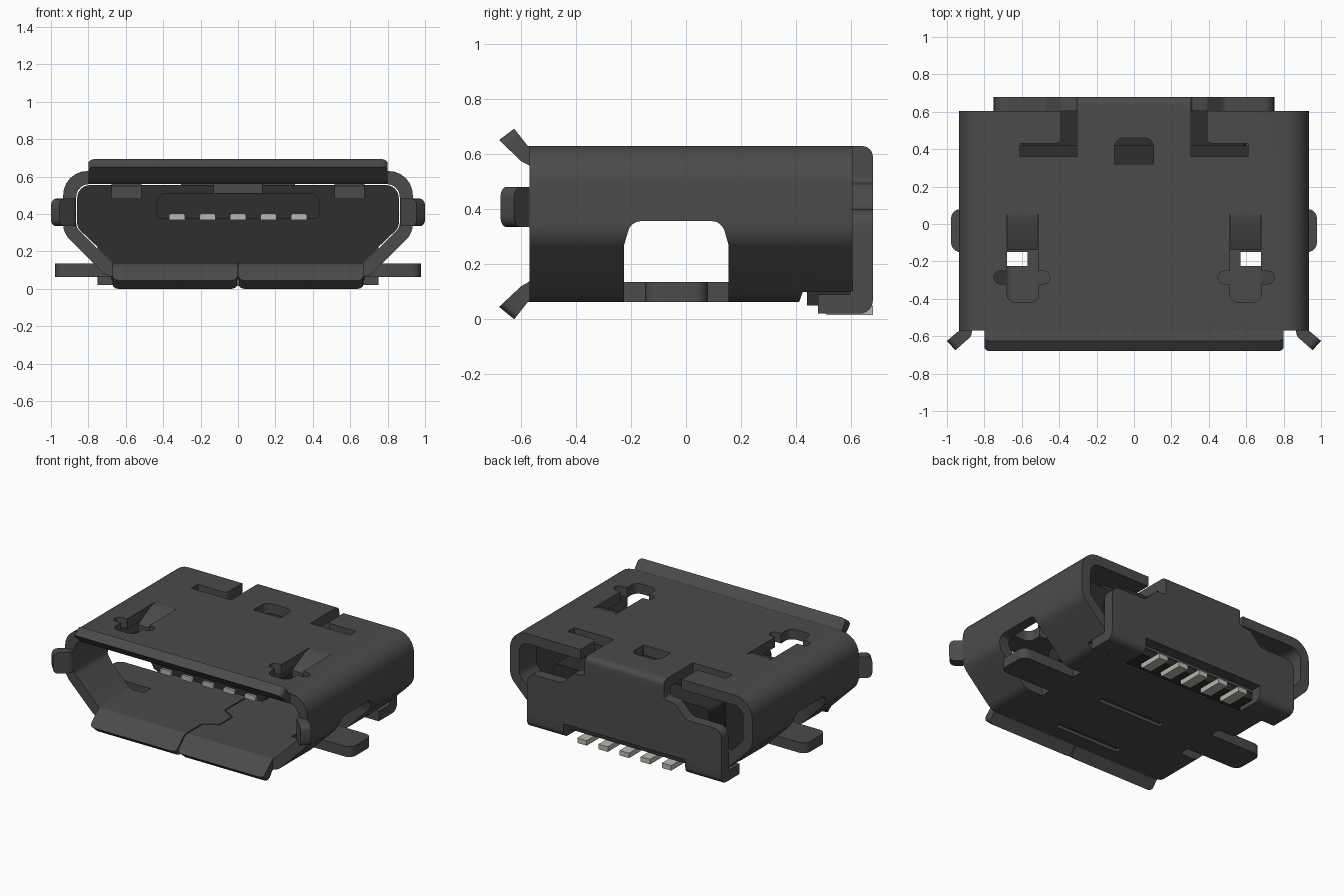
import bpy, bmesh, math
from mathutils import Vector, Matrix

if "Cube" in bpy.data.objects:
    bpy.data.objects.remove(bpy.data.objects["Cube"], do_unlink=True)


def material(name, r, g, b):
    m = bpy.data.materials.new(name)
    m.use_nodes = True
    m.diffuse_color = (r, g, b, 1)
    m.node_tree.nodes["Principled BSDF"].inputs["Base Color"].default_value = (r, g, b, 1)
    return m


METAL = material("dark_grey_metal", .07, .07, .07)
PLASTIC = material("black_plastic", .028, .028, .028)
CONTACT = material("pale_contact_metal", .48, .48, .43)


def rounded(points, steps=6):
    """Outline whose points may carry a corner radius as third value."""
    out = []
    for i, p in enumerate(points):
        c = Vector(p[:2])
        if len(p) < 3:
            out.append(c)
            continue
        a = Vector(points[i - 1][:2]) - c
        b = Vector(points[(i + 1) % len(points)][:2]) - c
        half = a.angle(b) / 2
        d = min(p[2] / math.tan(half), a.length * .49, b.length * .49)
        r = d * math.tan(half)
        a.normalize()
        b.normalize()
        centre = c + (a + b).normalized() * r / math.sin(half)
        u, v = c + a * d - centre, c + b * d - centre
        w = u.angle(v)
        for k in range(steps + 1):
            t = k / steps
            out.append(centre + (u * math.sin((1 - t) * w) + v * math.sin(t * w)) / math.sin(w))
    return out


def both_sides(half):
    """Complete a right-hand outline with its mirror image."""
    return half + [(-p[0],) + tuple(p[1:]) for p in reversed(half)]


def rect(x0, x1, y0, y1, r=0):
    pts = [(x0, y0), (x1, y0), (x1, y1), (x0, y1)]
    return [p + (r,) for p in pts] if r else pts


PLACE = {"X": lambda p, t: (t, p[0], p[1]),
         "Y": lambda p, t: (p[0], t, p[1]),
         "Z": lambda p, t: (p[0], p[1], t)}


def prism(name, axis, points, a, b, mat=METAL, mirror=False, tip=0):
    """Extrude an outline along an axis; optionally pair it across x."""
    bm = bmesh.new()
    outline = rounded(points)
    lo = [bm.verts.new(PLACE[axis](p, a)) for p in outline]
    hi = [bm.verts.new(PLACE[axis](p, b)) for p in outline]
    bm.faces.new(lo)
    bm.faces.new(hi)
    for i in range(len(lo)):
        j = (i + 1) % len(lo)
        bm.faces.new((lo[i], lo[j], hi[j], hi[i]))
    if tip:
        along = "XYZ".index(axis)
        ends = [e for e in bm.edges
                if abs(e.verts[0].co[along] - e.verts[1].co[along]) < 1e-5
                and (e.verts[0].co.y + e.verts[1].co.y) / 2 < -.645]
        bmesh.ops.bevel(bm, geom=ends, offset=tip, segments=4, profile=.5, affect="EDGES")
    if mirror:
        twin = bmesh.ops.duplicate(bm, geom=bm.verts[:] + bm.edges[:] + bm.faces[:])["geom"]
        bmesh.ops.transform(bm, matrix=Matrix.Scale(-1, 4, (1, 0, 0)),
                            verts=[v for v in twin if isinstance(v, bmesh.types.BMVert)])
    bmesh.ops.recalc_face_normals(bm, faces=bm.faces)
    mesh = bpy.data.meshes.new(name)
    bm.to_mesh(mesh)
    bm.free()
    mesh.materials.append(mat)
    ob = bpy.data.objects.new(name, mesh)
    bpy.context.collection.objects.link(ob)
    return ob


def cut(target, *args, **kw):
    """Subtract a prism from the target, then discard it."""
    tool = prism("cutter", *args, **kw)
    tool.hide_render = True
    mod = target.modifiers.new("cut", "BOOLEAN")
    mod.operation, mod.solver, mod.object = "DIFFERENCE", "EXACT", tool
    bpy.context.view_layer.objects.active = target
    bpy.ops.object.modifier_apply(modifier=mod.name)
    bpy.data.objects.remove(tool, do_unlink=True)


# Folded shell, hollow from front to back
OUTER = both_sides([(.70, .063, .1), (.935, .298, .12), (.935, .63, .13)])
INNER = both_sides([(.67, .135, .04), (.865, .328, .06), (.865, .56, .07)])
shell = prism("shell", "Y", OUTER, -.57, .605)
cut(shell, "Y", INNER, -.8, .8)

# Side windows around the mounting tabs
window = [(-.225, -.1), (-.225, .27), (-.2, .357, .05), (.13, .357, .05), (.155, .27), (.155, -.1)]
cut(shell, "X", window, .57, 1.1, mirror=True)

# Spring slots with their cross arms, rear notches and latch hole in the roof
cut(shell, "Z", [(.51, .05), (.51, -.42, .05), (.68, -.42, .05), (.68, .05)], .5, .7, mirror=True)
cut(shell, "Z", rect(.45, .75, -.32, -.252, .033), .5, .7, mirror=True)
cut(shell, "Z", [(.305, .36), (.61, .36), (.61, .43), (.39, .43, .03), (.39, .7), (.305, .7)],
    .5, .7, mirror=True)
cut(shell, "Z", [(-.105, .32), (.105, .32), (.105, .46, .05), (-.105, .46, .05)], .5, .7)

# Floor: rear relief, cross slots and the folded seam
cut(shell, "X", [(.40, .03), (.425, .1), (.7, .1), (.7, .03)], -.85, .85)
for y in (-.45, -.03):
    cut(shell, "Z", rect(-.25, .25, y - .02, y + .02), .0, .085)
seam = [(-.004, -.6), (.004, -.6), (.004, -.4), (.1, -.34), (.1, -.2), (.004, -.14), (.004, .3),
        (-.004, .3), (-.004, -.146), (.092, -.206), (.092, -.334), (-.004, -.394)]
cut(shell, "Z", seam, .125, .2)

# Flared lips around the mouth
prism("top_lip", "X", [(-.57, .56), (-.6, .575, .03), (-.68, .652), (-.625, .693), (-.575, .63, .04),
                       (-.57, .63)], -.8, .8, tip=.03)
prism("bottom_lips", "X", [(-.57, .137), (-.6, .12, .03), (-.68, .045), (-.625, 0), (-.575, .063, .04),
                           (-.57, .063)], .004, .67, mirror=True, tip=.03)
prism("side_lips", "Z", [(.865, -.56), (.87, -.6, .04), (.955, -.675), (1, -.625), (.935, -.57, .04),
                         (.935, -.56)], .335, .482, mirror=True, tip=.035)

# Spring fingers bent down into the slots
prism("spring_fingers", "X", [(.05, .56), (.05, .63), (.01, .625), (-.14, .55), (-.14, .48), (0, .555)],
      .515, .675, mirror=True)

# Horizontal mounting tabs
prism("mounting_tabs", "Z", [(.55, -.15), (.978, -.15, .05), (.978, .08, .05), (.55, .08)],
      .063, .135, mirror=True)

# Rear cover: bent hood, shouldered plate and hooked feet
prism("cover_hood", "X", [(.6, .56), (.6, .63), (.68, .63, .075), (.68, .53), (.605, .53), (.605, .56)],
      -.305, .305)
plate = both_sides([(.47, .12), (.75, .12), (.75, .4, .06), (.48, .4, .04), (.39, .49, .03),
                    (.305, .5, .03), (.305, .53)])
prism("cover_plate", "Y", plate, .605, .68)
prism("cover_feet", "X", [(.68, .12), (.68, .02, .075), (.48, .02), (.48, .09), (.605, .09, .02),
                          (.605, .12)], .47, .75, mirror=True)

# Plastic housing with its tongue
housing = both_sides([(.66, .137, .04), (.86, .328, .06), (.86, .555, .07)])
prism("housing", "Y", housing, .2, .42, PLASTIC)
prism("housing_rear", "Y", rect(-.6, .6, .1, .48, .03), .42, .604, PLASTIC)
prism("housing_foot", "Y", rect(-.68, .68, .05, .12), .44, .6, PLASTIC)
prism("tongue", "Y", [(-.435, .372, .03), (.435, .372, .03), (.435, .512, .05), (-.435, .512, .05)],
      -.32, .21, PLASTIC)
prism("latch_stop", "Y", rect(-.13, .13, .512, .56), .17, .21)

# Five contacts and their solder tails
for i in range(5):
    x = (i - 2) * .163
    prism(f"contact_{i + 1}", "Y", [(x - .043, .368), (x + .043, .368), (x + .043, .403, .015),
                                    (x - .043, .403, .015)], -.335, .19, CONTACT)
    prism(f"solder_tail_{i + 1}", "X", [(.68, .015), (.68, .05), (.545, .05, .01), (.545, .14),
                                        (.5, .14), (.5, .015, .02)], x - .036, x + .036, CONTACT)

# Smooth the bends, keep the edges crisp
bpy.ops.object.select_all(action="DESELECT")
for ob in bpy.context.collection.objects:
    if ob.type == "MESH":
        ob.select_set(True)
        bpy.context.view_layer.objects.active = ob
bpy.ops.object.shade_smooth_by_angle(angle=math.radians(30))
